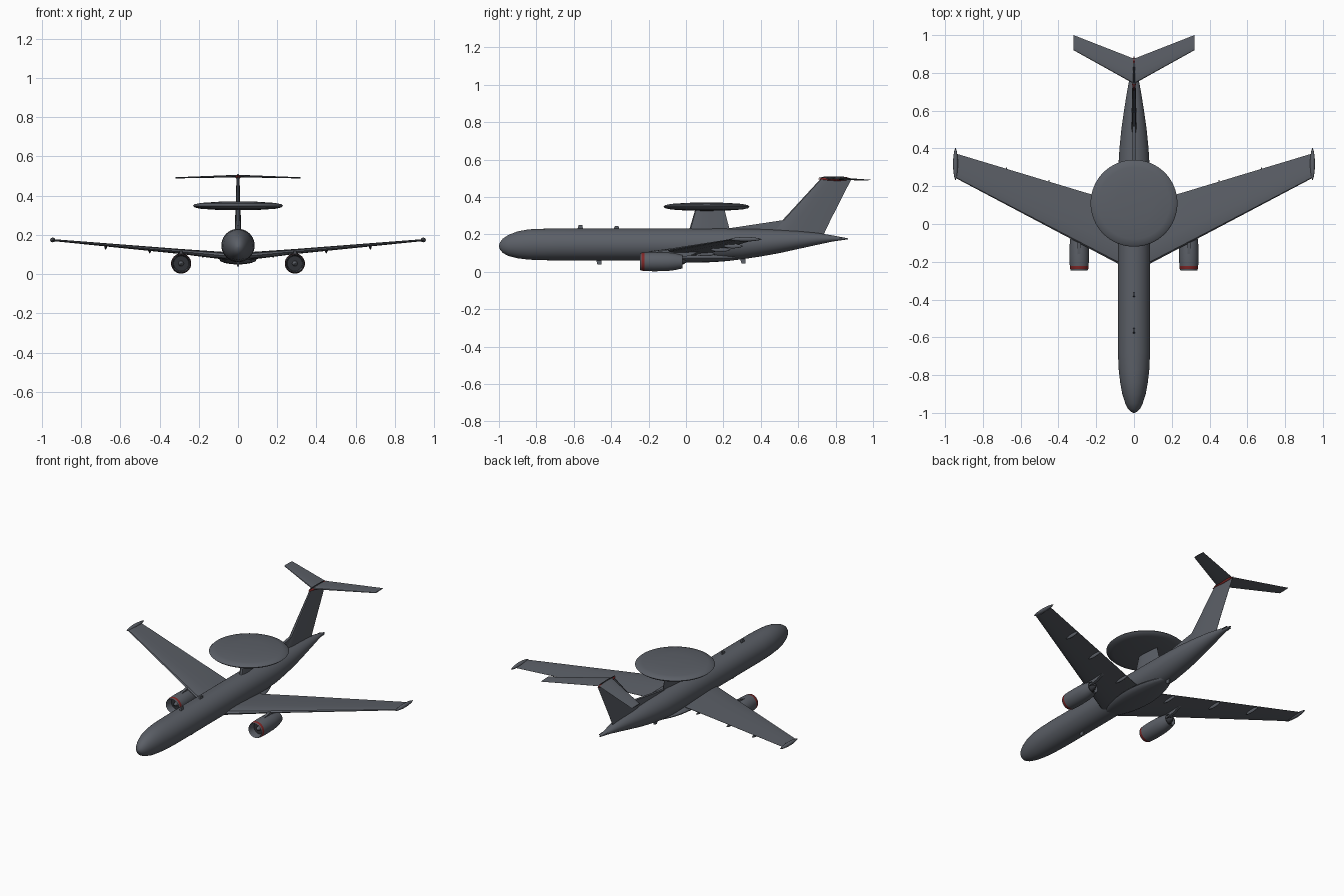
import bpy, bmesh, math
from mathutils import Vector

cube = bpy.data.objects.get("Cube")
if cube:
    bpy.data.objects.remove(cube, do_unlink=True)


def material(name, rgb):
    m = bpy.data.materials.new(name)
    m.use_nodes = True
    m.diffuse_color = (*rgb, 1)
    m.node_tree.nodes["Principled BSDF"].inputs["Base Color"].default_value = (*rgb, 1)
    return m


GREY = material("airframe grey", (0.105, 0.115, 0.135))
DARK = material("dark grey", (0.03, 0.032, 0.038))
RED = material("warning red", (0.22, 0.02, 0.02))


def loft(name, rings, mats=(GREY,), rule=None, mirror=False, caps=True, angle=35):
    """Skin a list of equal-length point rings; rule picks a material per face centre."""
    bm = bmesh.new()
    rows = [[bm.verts.new(p) for p in ring] for ring in rings]
    n = len(rows[0])
    for a, b in zip(rows, rows[1:]):
        for i in range(n):
            bm.faces.new((a[i], a[(i + 1) % n], b[(i + 1) % n], b[i]))
    if caps:
        bm.faces.new(rows[0])
        bm.faces.new(rows[-1])
    bmesh.ops.recalc_face_normals(bm, faces=bm.faces)
    if rule:
        for f in bm.faces:
            f.material_index = rule(f.calc_center_median())
    mesh = bpy.data.meshes.new(name)
    bm.to_mesh(mesh)
    bm.free()
    obj = bpy.data.objects.new(name, mesh)
    bpy.context.collection.objects.link(obj)
    for m in mats:
        mesh.materials.append(m)
    bpy.ops.object.select_all(action="DESELECT")
    obj.select_set(True)
    bpy.context.view_layer.objects.active = obj
    bpy.ops.object.shade_smooth_by_angle(angle=math.radians(angle))
    if mirror:
        obj.modifiers.new("Mirror", "MIRROR")
    return obj


def tube(name, stations, x=0, n=32, **kw):
    """Elliptical body along y from (y, z, half width, half height) stations."""
    turn = [2 * math.pi * i / n for i in range(n)]
    return loft(name, [[(x + w * math.cos(t), y, z + h * math.sin(t)) for t in turn]
                       for y, z, w, h in stations], **kw)


# Aerofoil as (chord fraction, thickness fraction)
FOIL = [(0, 0), (.03, .3), (.12, .45), (.3, .5), (.6, .33), (1, .03)]
FOIL = FOIL + [(c, -t) for c, t in FOIL[:0:-1]]


def surface(name, sections, upright=False, **kw):
    """Wing or fin from (span, height or x, leading y, trailing y, thickness)."""
    rings = []
    for s, o, lead, trail, thick in sections:
        ring = [Vector((s, lead + c * (trail - lead), o + t * thick)) for c, t in FOIL]
        if upright:
            ring = [Vector((p.z, p.y, p.x)) for p in ring]
        rings.append(ring)
    return loft(name, rings, **kw)


def spindle(name, y0, y1, z, w, h, steps=10, **kw):
    """Slender body pointed at both ends."""
    st = []
    for i in range(steps + 1):
        u = i / steps
        k = max(math.sin(math.pi * u) ** 0.6, 0.04)
        st.append((y0 + u * (y1 - y0), z, w * k, h * k))
    return tube(name, st, n=16, **kw)


# Fuselage with rounded nose and upswept tail
tube("fuselage", [
    (-1, .138, .003, .003), (-.994, .138, .017, .02), (-.98, .139, .031, .038),
    (-.95, .141, .046, .056), (-.9, .144, .062, .072), (-.84, .146, .073, .081),
    (-.77, .146, .081, .084), (-.68, .146, .085, .085), (-.3, .146, .085, .085),
    (.2, .146, .085, .085), (.3, .148, .083, .081), (.4, .155, .077, .073),
    (.5, .162, .067, .062), (.6, .17, .053, .048), (.7, .176, .037, .032),
    (.78, .178, .022, .017), (.84, .177, .010, .007), (.865, .176, .003, .003)], n=40)

# Belly fairing between the wing roots
spindle("belly_fairing", -.25, .32, .075, .096, .026, steps=14)

# Main wings, tip pods and flap track fairings
surface("wings", [(0, .088, -.255, .09, .04), (.085, .095, -.21, .115, .038),
                  (.29, .115, -.102, .176, .026), (.94, .173, .241, .372, .01)], mirror=True)
spindle("wingtip_pods", .23, .405, .174, .013, .012, x=.945, mirror=True)
for label, x in (("inner", .18), ("middle", .45), ("outer", .675)):
    trail = .09 + .3 * x
    spindle(label + "_flap_fairings", trail - .095, trail + .012, .08 + .085 * x,
            .006, .012, x=x, mirror=True)

# Engine nacelles with a red ring behind the intake lip
EX, EZ = .29, .054


def revolve(name, profile, **kw):
    return tube(name, [(y, EZ, r, r) for y, r in profile], x=EX, mirror=True, **kw)


revolve("engine_nacelles",
        [(-.195, .038), (-.235, .041), (-.245, .045), (-.237, .048), (-.222, .05),
         (-.17, .0515), (-.1, .050), (-.06, .045), (-.02, .036), (-.02, .033), (-.05, .034)],
        mats=(GREY, RED), caps=False,
        rule=lambda c: int(-.236 < c.y < -.222 and math.hypot(c.x - EX, c.z - EZ) > .046))
revolve("engine_fans", [(-.2, .039), (-.198, .039)], mats=(DARK,))
revolve("engine_spinners", [(-.228, .001), (-.222, .007), (-.21, .012), (-.199, .014)])
revolve("engine_exhausts", [(-.052, .035), (-.048, .02), (-.02, .017), (.005, .003)],
        mats=(DARK,))


def plate(name, outline, half, x=0, **kw):
    """Flat panel from a (y, z) outline."""
    return loft(name, [[(x + s * half, y, z) for y, z in outline] for s in (-1, 1)], **kw)


plate("engine_pylons", [(-.19, .098), (-.1, .118), (.08, .112), (.02, .085), (-.05, .075)],
      .008, x=EX, mirror=True)

# Rotating radar dish on its pylon
tube_z = [(.004, .326), (.1, .327), (.19, .333), (.222, .34), (.23, .348),
          (.222, .356), (.19, .363), (.1, .369), (.004, .37)]
loft("radar_dish", [[(r * math.cos(t), .11 + r * math.sin(t), z)
                     for t in [2 * math.pi * i / 64 for i in range(64)]] for r, z in tube_z])
surface("radar_pylon", [(.2, 0, .01, .24, .034), (.335, 0, .05, .205, .026)], upright=True)

# Tail fin with dorsal fillet
surface("tail_fin", [(.18, 0, .43, .727, .028), (.275, 0, .515, .772, .025),
                     (.497, 0, .72, .885, .016)], upright=True)
plate("dorsal_fillet", [(.2, .222), (.22, .231), (.525, .277), (.6, .277), (.6, .18)], .008)

# Tailplane and red fin cap
surface("tailplane", [(0, .5, .742, .875, .013), (.32, .491, .92, 1, .006)], mirror=True)
spindle("fin_cap", .705, .888, .496, .014, .011, mats=(GREY, RED),
        rule=lambda c: int(c.z < .503))
spindle("fin_cap_ridge", .71, .87, .505, .005, .005, mats=(DARK,))

# Tail cone strakes
surface("tail_strakes", [(0, .178, .76, .85, .008), (.018, .178, .8, .85, .005)], mirror=True)

# Blade aerials above and below the fuselage
for label, y, z, tip in (("front_upper", -.565, .22, .251), ("rear_upper", -.372, .22, .245),
                         ("front_lower", -.465, .07, .038), ("rear_lower", .305, .08, .043)):
    plate(label + "_aerial", [(y - .018, z), (y - .008, tip), (y + .012, tip), (y + .014, z)], .005)
